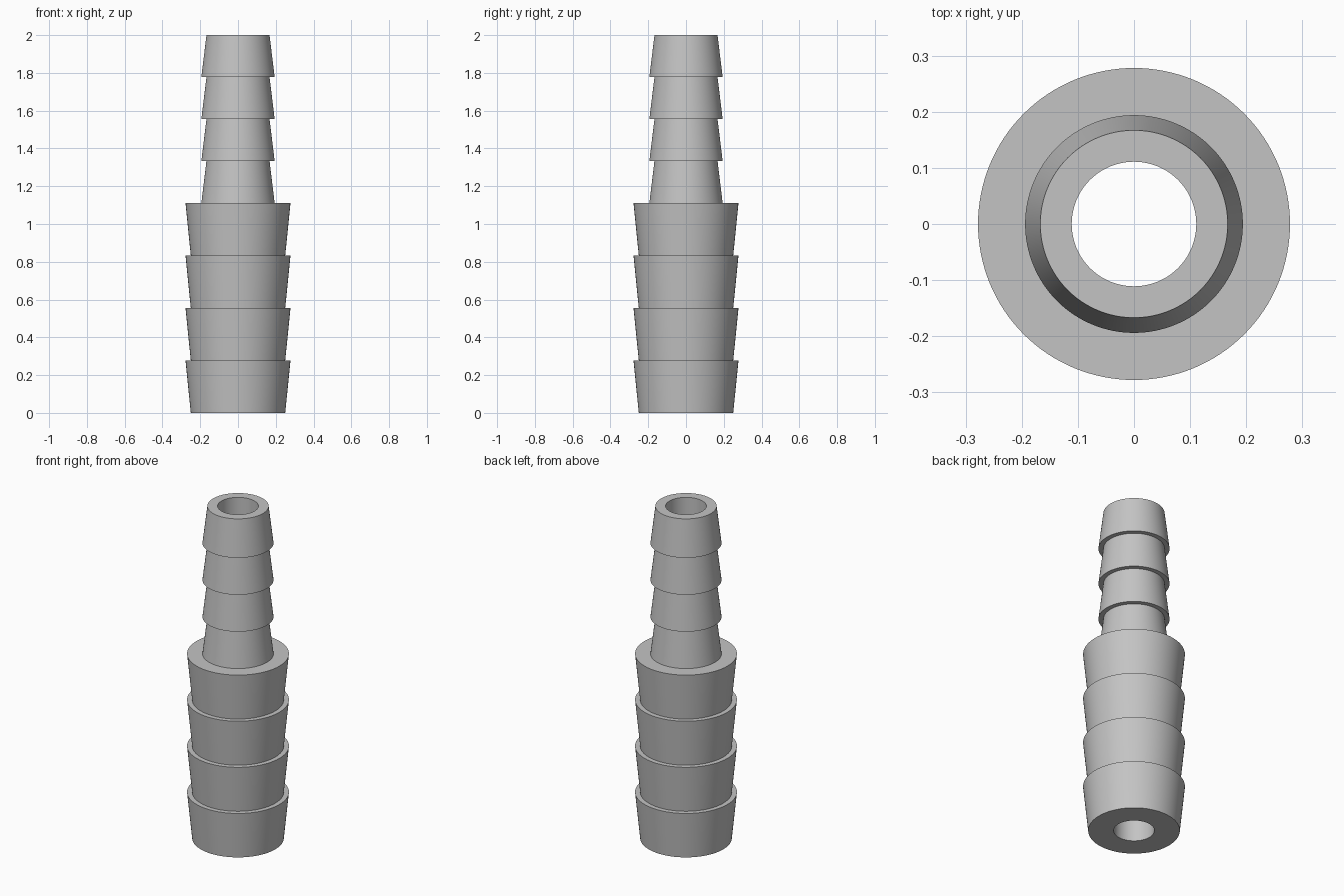
import bpy
import bmesh
import math

cube = bpy.data.objects.get("Cube")
if cube:
    bpy.data.objects.remove(cube, do_unlink=True)

SEGMENTS = 128
BORE = 0.111
STEP_Z = 10 / 9      # where the wide end meets the narrow end
BARBS = 4


def barbs(z0, z1, r_low, r_high):
    """Stacked cone profile: each barb runs from r_low to r_high."""
    h = (z1 - z0) / BARBS
    points = []
    for i in range(BARBS):
        points += [(r_low, z0 + i * h), (r_high, z0 + (i + 1) * h)]
    return points


# Closed half section: bore, wide barbs flaring up, narrow barbs tapering up
profile = [(BORE, 0)]
profile += barbs(0, STEP_Z, 0.25, 0.278)
profile += barbs(STEP_Z, 2, 0.194, 0.167)
profile += [(BORE, 2)]

# Revolve the section about the z axis
bm = bmesh.new()
verts = [bm.verts.new((r, 0, z)) for r, z in profile]
edges = [bm.edges.new((a, b)) for a, b in zip(verts, verts[1:] + verts[:1])]
bmesh.ops.spin(bm, geom=verts + edges, cent=(0, 0, 0), axis=(0, 0, 1),
               angle=math.tau, steps=SEGMENTS, use_duplicate=False)
bmesh.ops.remove_doubles(bm, verts=bm.verts, dist=0.0001)
bmesh.ops.recalc_face_normals(bm, faces=bm.faces)

mesh = bpy.data.meshes.new("barbed_hose_connector")
bm.to_mesh(mesh)
bm.free()
connector = bpy.data.objects.new("barbed_hose_connector", mesh)
bpy.context.collection.objects.link(connector)

# Plain grey material
grey = bpy.data.materials.new("light_grey")
grey.use_nodes = True
colour = (0.55, 0.55, 0.55, 1)
grey.diffuse_color = colour
grey.node_tree.nodes["Principled BSDF"].inputs["Base Color"].default_value = colour
mesh.materials.append(grey)

# Smooth walls with crisp barb edges
bpy.ops.object.select_all(action='DESELECT')
connector.select_set(True)
bpy.context.view_layer.objects.active = connector
bpy.ops.object.shade_smooth_by_angle(angle=math.radians(30))
